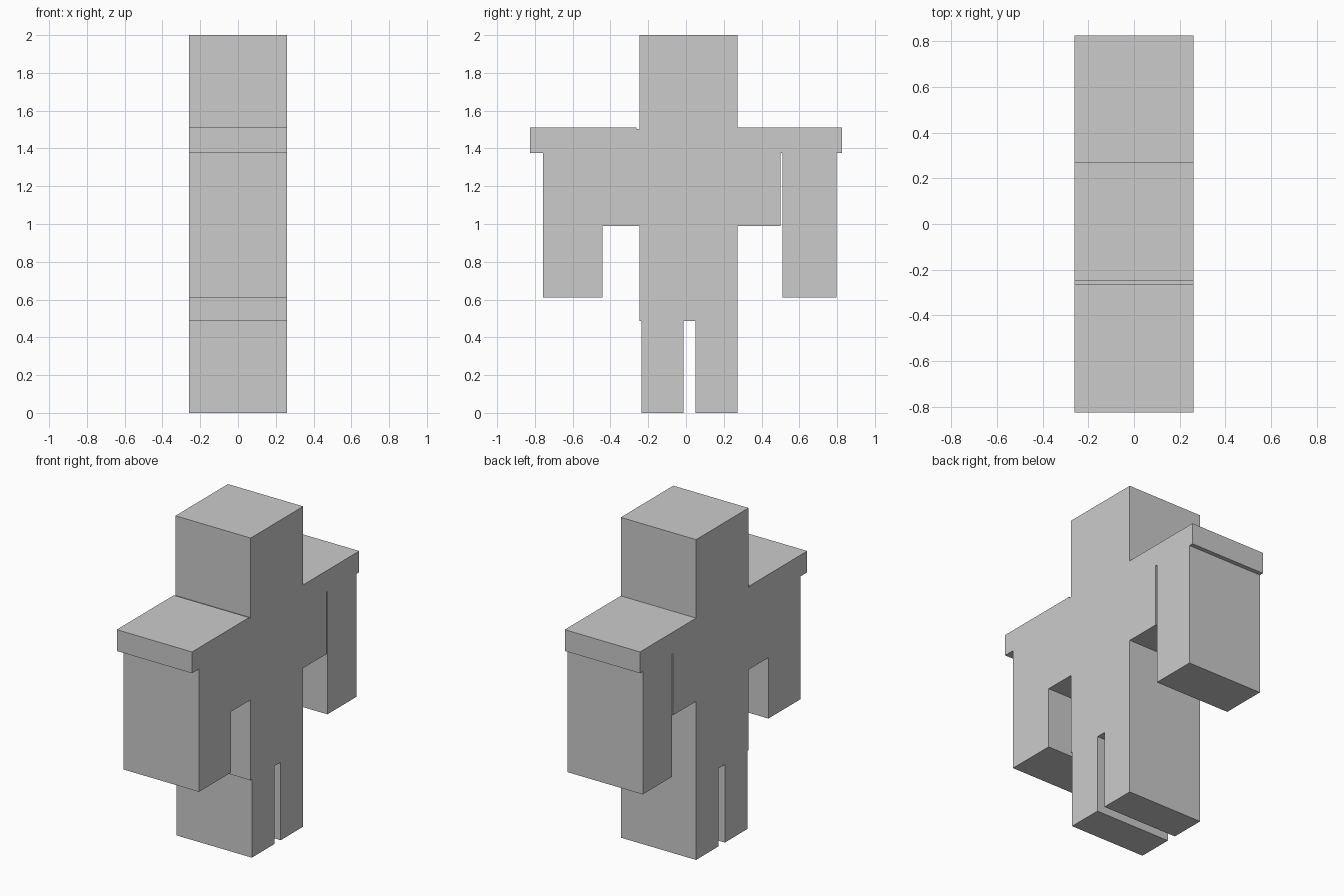
import bpy
import bmesh

if "Cube" in bpy.data.objects:
    bpy.data.objects.remove(bpy.data.objects["Cube"])

HALF_DEPTH = 0.26

# Side silhouette (y, z) of the blocky figure, starting at the left foot
outline = [
    # left leg, crotch slot, right leg
    (-0.235, 0.0), (-0.012, 0.0), (-0.012, 0.487), (0.05, 0.487),
    (0.05, 0.0), (0.272, 0.0),
    # right flank, narrow slot and right arm
    (0.272, 0.99), (0.501, 0.99), (0.501, 1.377), (0.511, 1.377),
    (0.511, 0.61), (0.798, 0.61), (0.798, 1.377),
    # right shoulder slab and head
    (0.825, 1.377), (0.825, 1.51), (0.272, 1.51), (0.272, 2.0),
    (-0.246, 2.0),
    # small neck step and left shoulder slab
    (-0.246, 1.503), (-0.262, 1.503), (-0.262, 1.51), (-0.825, 1.51),
    (-0.825, 1.377),
    # left arm and left flank down to the hip lip
    (-0.756, 1.377), (-0.756, 0.61), (-0.442, 0.61), (-0.442, 0.99),
    (-0.246, 0.99), (-0.246, 0.487), (-0.235, 0.487),
]


def extrude_profile(name, points, half_depth):
    """Solid made by sweeping a (y, z) outline along x."""
    bm = bmesh.new()
    face = bm.faces.new([bm.verts.new((-half_depth, y, z)) for y, z in points])
    result = bmesh.ops.extrude_face_region(bm, geom=[face], use_keep_orig=True)
    moved = [v for v in result["geom"] if isinstance(v, bmesh.types.BMVert)]
    bmesh.ops.translate(bm, verts=moved, vec=(2 * half_depth, 0, 0))
    bmesh.ops.recalc_face_normals(bm, faces=bm.faces)
    mesh = bpy.data.meshes.new(name)
    bm.to_mesh(mesh)
    bm.free()
    obj = bpy.data.objects.new(name, mesh)
    bpy.context.collection.objects.link(obj)
    return obj


# One continuous body: legs, torso, arms, shoulders and head
extrude_profile("figure_body", outline, HALF_DEPTH)
